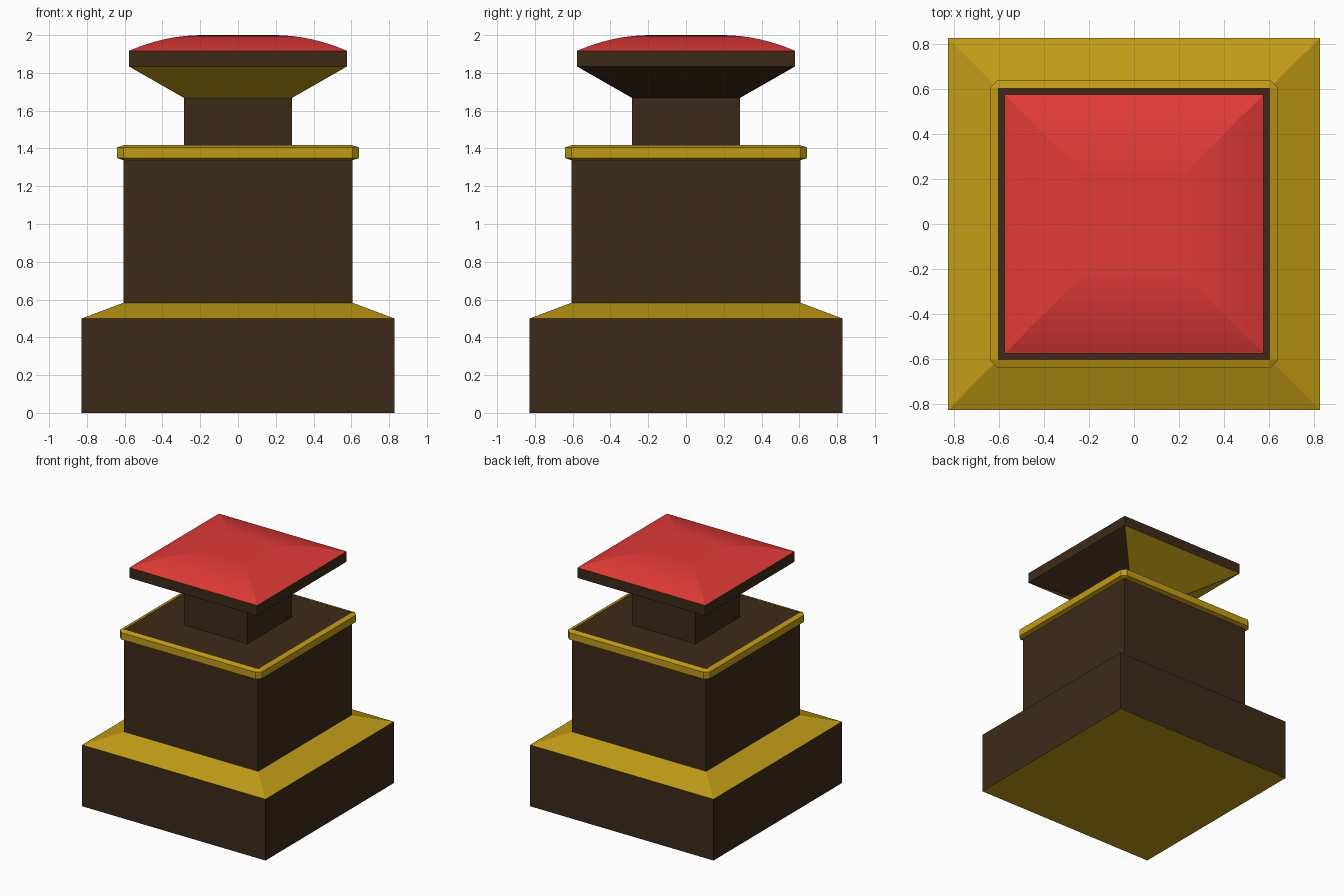
import bpy, bmesh

if "Cube" in bpy.data.objects:
    bpy.data.objects.remove(bpy.data.objects["Cube"])

def material(name, rgb):
    m = bpy.data.materials.new(name)
    m.diffuse_color = (*rgb, 1)
    m.use_nodes = True
    m.node_tree.nodes["Principled BSDF"].inputs["Base Color"].default_value = m.diffuse_color
    return m

BROWN = material("dark_wood", (0.047, 0.023, 0.009))
GOLD = material("gold", (0.53, 0.33, 0.008))
RED = material("red", (0.75, 0.042, 0.038))

def square(r, z, cut=0.0):
    """Square loop of half-width r; corners cut by the given amount."""
    k = r - cut
    if cut == 0:
        return [(-r, -r, z), (r, -r, z), (r, r, z), (-r, r, z)]
    return [(-k, -r, z), (k, -r, z), (r, -k, z), (r, k, z),
            (k, r, z), (-k, r, z), (-r, k, z), (-r, -k, z)]

def loft(name, profile, mats, bottom=False, top=False, paint=None):
    """Stack square loops (half-width, z) into walls with optional caps."""
    bm = bmesh.new()
    loops = [[bm.verts.new(p) for p in square(r, z)] for r, z in profile]
    for a, b in zip(loops, loops[1:]):
        for i in range(4):
            j = (i + 1) % 4
            bm.faces.new((a[i], a[j], b[j], b[i]))
    if bottom:
        bm.faces.new(loops[0][::-1])
    if top:
        bm.faces.new(loops[-1])
    bm.normal_update()
    if paint:
        for f in bm.faces:
            f.material_index = int(paint(f.normal))
    return finish(name, bm, mats)

def finish(name, bm, mats):
    me = bpy.data.meshes.new(name)
    bm.to_mesh(me)
    bm.free()
    for m in mats:
        me.materials.append(m)
    ob = bpy.data.objects.new(name, me)
    bpy.context.collection.objects.link(ob)
    return ob

# Plinth with gold underside, and the gold slope above it
loft("plinth", [(0.828, 0), (0.828, 0.5)], [BROWN, GOLD], bottom=True,
     paint=lambda n: n.z < -0.5)
loft("plinth_slope", [(0.828, 0.5), (0.606, 0.583)], [GOLD])

# Main block
loft("main_block", [(0.606, 0.583), (0.606, 1.416)], [BROWN], top=True)

# Gold trim band: clipped corners, slightly sloped top and bottom
bm = bmesh.new()
IN, OUT = 0.606, 0.641
rings = [[bm.verts.new((max(-IN, min(IN, x)), max(-IN, min(IN, y)), z) if inner
                       else (x, y, z))
          for x, y, z in square(OUT, h, OUT - IN)]
         for h, inner in ((1.338, True), (1.349, False), (1.405, False), (1.417, True))]
for a, b in zip(rings, rings[1:]):
    for i in range(8):
        j = (i + 1) % 8
        bm.faces.new((a[i], a[j], b[j], b[i]))
bmesh.ops.remove_doubles(bm, verts=bm.verts[:], dist=0.001)
finish("trim_band", bm, [GOLD])

# Neck and flared underside of the cap (right side is brown)
loft("neck", [(0.287, 1.416), (0.287, 1.668)], [BROWN])
loft("cap_flare", [(0.287, 1.668), (0.577, 1.834)], [GOLD, BROWN],
     paint=lambda n: n.x > 0.3)

# Cap rim and domed red button
loft("cap_rim", [(0.577, 1.834), (0.577, 1.917)], [BROWN])
N = 8
dome = [(0.577 - 0.387 * i / N, 2.0 - 0.083 * (1 - i / N) ** 2) for i in range(N + 1)]
loft("red_dome", dome, [RED], top=True)
